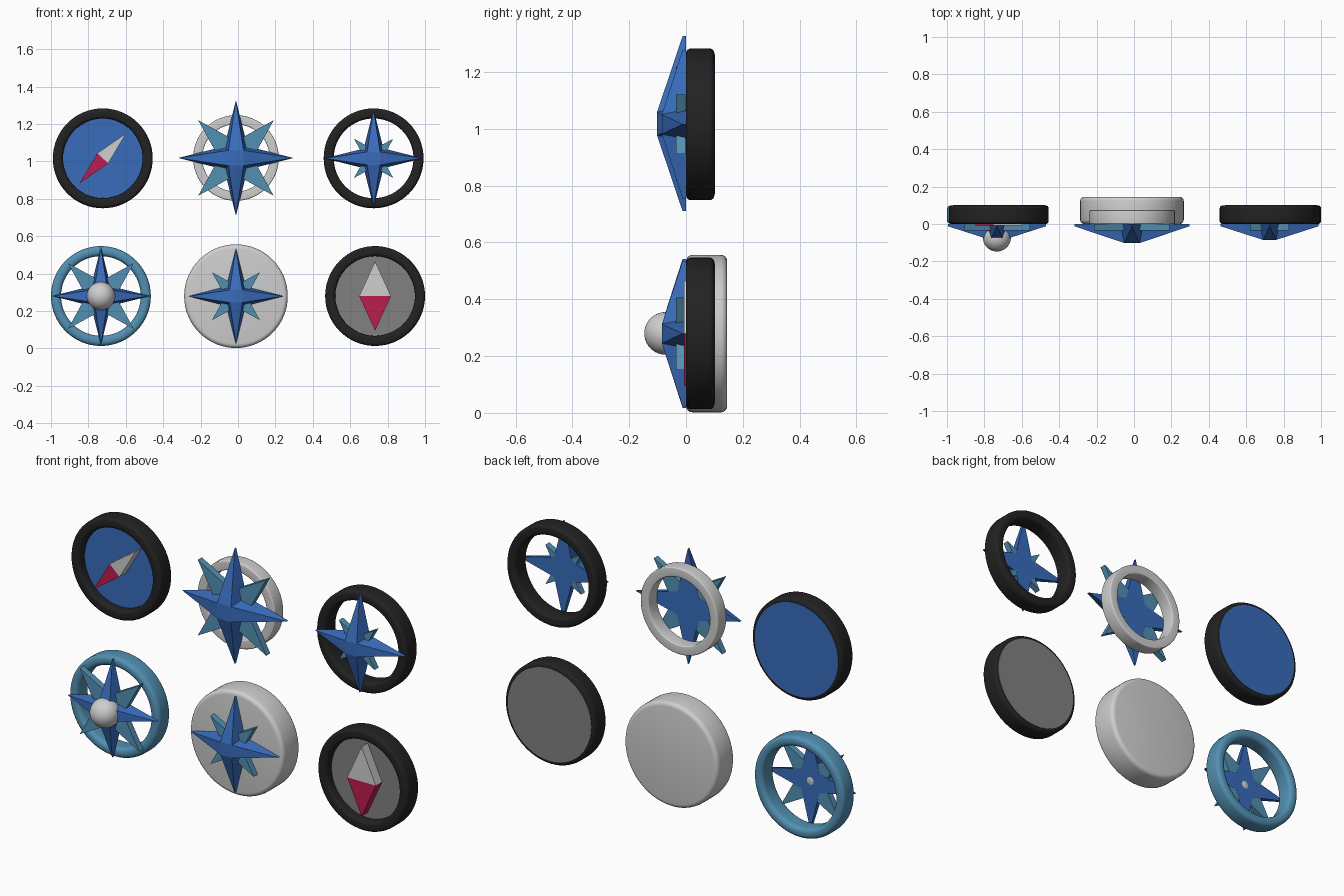
import bpy, bmesh, math
from mathutils import Matrix

if "Cube" in bpy.data.objects:
    bpy.data.objects.remove(bpy.data.objects["Cube"])


def material(name, rgb):
    m = bpy.data.materials.new(name)
    m.diffuse_color = (*rgb, 1)
    m.use_nodes = True
    m.node_tree.nodes["Principled BSDF"].inputs["Base Color"].default_value = m.diffuse_color
    return m


BLACK = material("black", (0.016, 0.016, 0.016))
WHITE = material("light grey", (0.62, 0.62, 0.62))
GREY = material("mid grey", (0.22, 0.22, 0.22))
BLUE = material("blue", (0.04, 0.15, 0.50))
TEAL = material("teal", (0.085, 0.28, 0.45))
RED = material("red", (0.50, 0.013, 0.075))


def finish(name, bm, mats, loc, smooth=False):
    bmesh.ops.recalc_face_normals(bm, faces=bm.faces[:])
    me = bpy.data.meshes.new(name)
    bm.to_mesh(me)
    bm.free()
    ob = bpy.data.objects.new(name, me)
    bpy.context.collection.objects.link(ob)
    ob.location = (loc[0], 0, loc[1])
    for m in mats:
        me.materials.append(m)
    if smooth:
        bpy.ops.object.select_all(action='DESELECT')
        ob.select_set(True)
        bpy.context.view_layer.objects.active = ob
        bpy.ops.object.shade_smooth_by_angle(angle=math.radians(40))
    return ob


def lathe(name, profile, mat, loc, closed=False, n=64):
    """Spin (radius, y) points around the y axis."""
    bm = bmesh.new()
    rings = []
    for r, y in profile:
        if r == 0:
            rings.append([bm.verts.new((0, y, 0))] * n)
        else:
            rings.append([bm.verts.new((r * math.cos(2 * math.pi * i / n), y,
                                        r * math.sin(2 * math.pi * i / n))) for i in range(n)])
    pairs = list(zip(rings, rings[1:]))
    if closed:
        pairs.append((rings[-1], rings[0]))
    for a, b in pairs:
        for i in range(n):
            j = (i + 1) % n
            bm.faces.new(list(dict.fromkeys((a[i], a[j], b[j], b[i]))))
    return finish(name, bm, [mat], loc, True)


def corner(r, y, rad, start):
    return [(r + rad * math.cos(math.radians(start + a)), y + rad * math.sin(math.radians(start + a)))
            for a in (0, 22.5, 45, 67.5, 90)]


def ring(name, loc, outer, inner, depth, mat, b):
    p = (corner(outer - b, depth - b, b, 0) + corner(inner + b, depth - b, b, 90)
         + corner(inner + b, b, b, 180) + corner(outer - b, b, b, 270))
    return lathe(name, p, mat, loc, closed=True)


def dial(name, loc, mat):
    """Recessed face plate, widening to a flush plate at the back."""
    lathe(name, [(0, 0.045), (0.225, 0.045), (0.225, 0.097), (0.246, 0.097),
                 (0.246, 0.102), (0, 0.102)], mat, loc)


def star(name, loc, tips, front_in, back_in, y_tip, y_mid, y_back, mat, turn=0):
    """Four-pointed star; raised centre plateau and lower tips."""
    bm = bmesh.new()

    def loop(inner, yt, yi):
        out = []
        for k in range(8):
            a = math.radians(45 * k + turn)
            r, y = (tips, yt) if k % 2 == 0 else (inner, yi)
            out.append(bm.verts.new((r * math.cos(a), y, r * math.sin(a))))
        return out
    f = loop(front_in, y_tip, y_mid)
    b = loop(back_in, y_back, y_back)
    bm.faces.new(f[1::2])
    bm.faces.new(b)
    for k in range(8):
        j = (k + 1) % 8
        bm.faces.new((f[k], f[j], b[j], b[k]))
        if k % 2 == 0:
            bm.faces.new((f[k - 1], f[k], f[j]))
    return finish(name, bm, [mat], loc)


def rose(name, loc, size, teal_tip):
    """Blue main star over a flat diagonal teal star."""
    s = size / 0.31
    star(name + "_main_star", loc, size, 0.058 * s, 0.088 * s, -0.012,
         -0.085 if size < 0.3 else -0.102, 0, BLUE)
    star(name + "_diagonal_star", loc, teal_tip * math.sqrt(2), 0.45 * teal_tip,
         0.45 * teal_tip, -0.035, -0.035, -0.001, TEAL, 45)


def needle(name, loc, half_len, half_wid, angle):
    """Diamond needle, light half up and red half down."""
    bm = bmesh.new()
    for sign in (1, -1):
        f, b = [[bm.verts.new((x, y, z)) for x, z in
                 ((-half_wid, 0), (half_wid, 0), (0, sign * half_len))] for y in (-0.007, 0.047)]
        faces = [bm.faces.new(f), bm.faces.new(b)]
        for k in (1, 2):
            j = (k + 1) % 3
            faces.append(bm.faces.new((f[k], f[j], b[j], b[k])))
        for face in faces:
            face.material_index = 0 if sign > 0 else 1
    bmesh.ops.remove_doubles(bm, verts=bm.verts[:], dist=1e-5)
    bmesh.ops.rotate(bm, verts=bm.verts[:], cent=(0, 0, 0), matrix=Matrix.Rotation(angle, 3, 'Y'))
    finish(name, bm, [WHITE, RED], loc)


# Upper left: blue dial with tilted needle
P = (-0.723, 1.016)
ring("blue_compass_rim", P, 0.267, 0.213, 0.1, BLACK, 0.017)
dial("blue_compass_dial", P, BLUE)
needle("blue_compass_needle", P, 0.182, 0.04, math.radians(43))

# Upper middle: large star on a thin ring
P = (-0.011, 1.018)
ring("large_star_ring", P, 0.229, 0.18, 0.074, WHITE, 0.006)
rose("large_star", P, 0.308, 0.202)

# Upper right: star in an open rim
P = (0.725, 1.016)
ring("open_compass_rim", P, 0.267, 0.213, 0.1, BLACK, 0.017)
rose("open_compass", P, 0.262, 0.105)

# Lower left: teal ring with star and centre ball
P = (-0.733, 0.28)
ring("teal_compass_rim", P, 0.267, 0.213, 0.1, TEAL, 0.022)
rose("teal_compass", P, 0.262, 0.176)
lathe("centre_ball", [(0 if i in (0, 20) else 0.075 * math.sin(math.pi * i / 20),
                       -0.072 - 0.075 * math.cos(math.pi * i / 20)) for i in range(21)],
      WHITE, P, n=40)

# Lower middle: solid disc with star
P = (-0.011, 0.279)
lathe("solid_disc", [(0, 0)] + corner(0.255, 0.022, 0.022, 270) + corner(0.255, 0.123, 0.022, 0)
      + [(0, 0.145)], WHITE, P)
rose("disc_compass", P, 0.256, 0.128)

# Lower right: grey dial with wide needle
P = (0.733, 0.28)
ring("grey_compass_rim", P, 0.267, 0.213, 0.1, BLACK, 0.017)
dial("grey_compass_dial", P, GREY)
needle("grey_compass_needle", P, 0.185, 0.085, 0)
